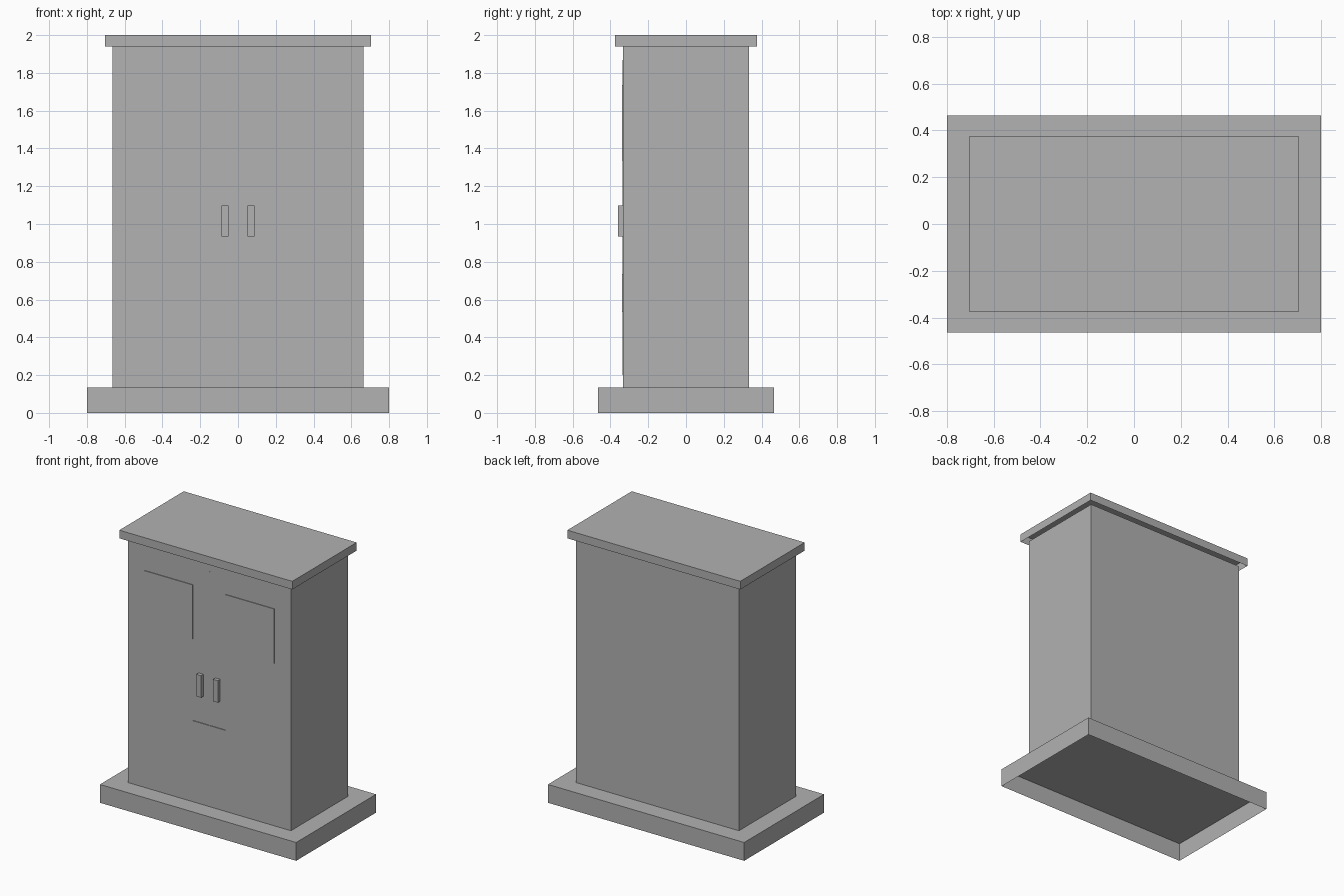
import bpy, bmesh

if "Cube" in bpy.data.objects:
    bpy.data.objects.remove(bpy.data.objects["Cube"])

# single flat grey
grey = bpy.data.materials.new("plain grey")
grey.diffuse_color = (0.445, 0.445, 0.445, 1.0)
grey.use_nodes = True
grey.node_tree.nodes["Principled BSDF"].inputs["Base Color"].default_value = grey.diffuse_color


def box(name, x, y, z, open_bottom=False):
    """Axis-aligned box from (min, max) ranges, optionally open underneath."""
    bm = bmesh.new()
    bmesh.ops.create_cube(bm, size=1.0)
    for v in bm.verts:
        v.co = [r[1] if c > 0 else r[0] for c, r in zip(v.co, (x, y, z))]
    bm.normal_update()
    if open_bottom:
        low = [f for f in bm.faces if f.normal.z < -0.5]
        bmesh.ops.delete(bm, geom=low, context='FACES_ONLY')
    mesh = bpy.data.meshes.new(name)
    bm.to_mesh(mesh)
    bm.free()
    mesh.materials.append(grey)
    obj = bpy.data.objects.new(name, mesh)
    bpy.context.collection.objects.link(obj)
    return obj


FRONT = -0.333

# hollow plinth, cabinet body and hollow cornice
box("plinth", (-0.8, 0.8), (-0.465, 0.465), (0, 0.135), True)
box("body", (-0.665, 0.665), (FRONT, -FRONT), (0.135, 1.94), True)
box("cornice", (-0.705, 0.705), (-0.375, 0.375), (1.94, 2.0), True)

# mirrored upper panels and door handles
for side, s in (("left", -1), ("right", 1)):
    box(side + "_panel", sorted((s * 0.133, s * 0.532)),
        (FRONT - 0.005, FRONT), (1.335, 1.735))
    box(side + "_handle", sorted((s * 0.049, s * 0.088)),
        (FRONT - 0.027, FRONT), (0.935, 1.097))

# central lower panel and the thin strip between the doors
box("lower_panel", (-0.133, 0.133), (FRONT - 0.005, FRONT), (0.535, 0.735))
box("door_seam", (-0.006, 0.006), (FRONT - 0.002, FRONT), (0.2, 1.867))
